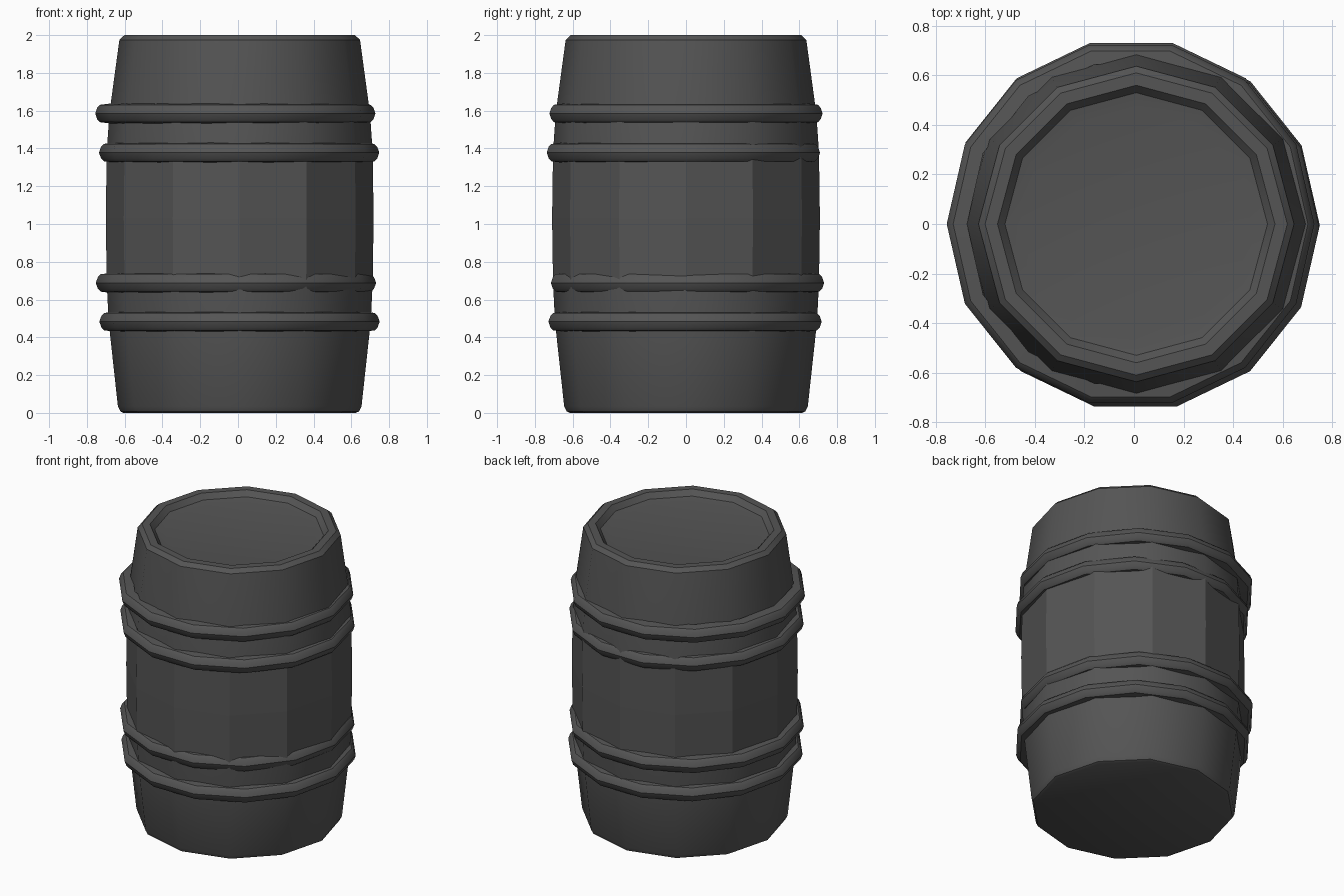
import bpy, bmesh
from math import cos, sin, pi, radians

if "Cube" in bpy.data.objects:
    bpy.data.objects.remove(bpy.data.objects["Cube"])

dark = bpy.data.materials.new("dark_grey")
dark.diffuse_color = (0.09, 0.09, 0.09, 1)
dark.use_nodes = True
dark.node_tree.nodes["Principled BSDF"].inputs["Base Color"].default_value = dark.diffuse_color


def lathe(name, profile, sides, centre=(0, 0, 0), closed=False, angle=32):
    """Revolve (radius, z) points, listed upward along the outside."""
    bm = bmesh.new()
    loops = [[bm.verts.new((r * cos(2 * pi * i / sides), r * sin(2 * pi * i / sides), z))
              for i in range(sides)] for r, z in profile]
    pairs = list(zip(loops, loops[1:]))
    if closed:
        pairs.append((loops[-1], loops[0]))
    else:
        bm.faces.new(loops[0])
        bm.faces.new(loops[-1])
    for low, high in pairs:
        for i in range(sides):
            j = (i + 1) % sides
            bm.faces.new((low[i], low[j], high[j], high[i]))
    bmesh.ops.recalc_face_normals(bm, faces=bm.faces)
    mesh = bpy.data.meshes.new(name)
    bm.to_mesh(mesh)
    bm.free()
    mesh.materials.append(dark)
    obj = bpy.data.objects.new(name, mesh)
    bpy.context.collection.objects.link(obj)
    obj.location = centre
    bpy.ops.object.select_all(action='DESELECT')
    obj.select_set(True)
    bpy.context.view_layer.objects.active = obj
    bpy.ops.object.shade_smooth_by_angle(angle=radians(angle))
    return obj


# Twelve-sided barrel with bevelled rim and recessed lid
body = lathe("barrel_body", [
    (0.615, 0.0), (0.632, 0.008), (0.645, 0.035), (0.694, 0.485), (0.704, 0.69),
    (0.709, 1.03), (0.704, 1.38), (0.69, 1.585), (0.637, 1.975), (0.61, 2.0),
    (0.56, 2.0), (0.53, 1.965), (0.47, 1.955)], 12, (0.009, 0, 0))
# Middle staves stay faceted
for face in body.data.polygons:
    if 0.69 < face.center.z < 1.38 and abs(face.normal.z) < 0.5:
        face.use_smooth = False

# Four slightly off-centre fourteen-sided hoops
hoop_half = [(0.742, 0.0), (0.731, 0.031), (0.716, 0.046), (0.66, 0.053)]
hoop_profile = [(r, -z) for r, z in reversed(hoop_half)] + hoop_half[1:]
hoops = [(0.008, -0.005, 0.483), (-0.011, 0.008, 0.688),
         (0.006, -0.014, 1.378), (-0.014, 0.0, 1.585)]
for n, centre in enumerate(hoops, 1):
    lathe(f"hoop_{n}", hoop_profile, 14, centre, closed=True)
